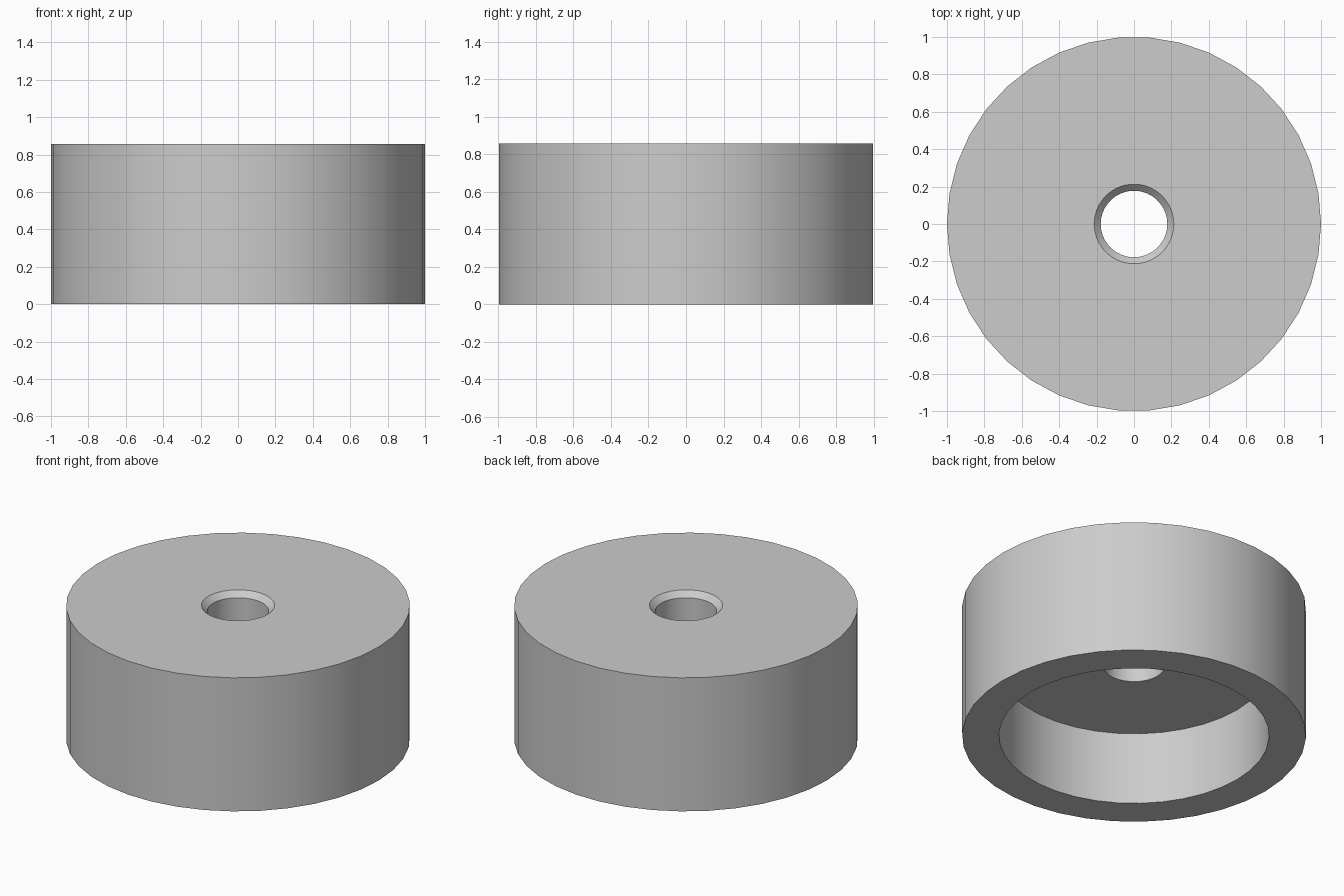
import bpy
import bmesh
import math

cube = bpy.data.objects.get("Cube")
if cube:
    bpy.data.objects.remove(cube, do_unlink=True)

# Main dimensions
OUTER, HEIGHT = 1.0, 0.857
CAVITY, CAVITY_DEPTH = 0.786, 0.467
BORE, CHAMFER = 0.178, 0.035
SEGMENTS = 38

# Plain grey material
grey = bpy.data.materials.new("light grey")
grey.use_nodes = True
colour = (0.604, 0.604, 0.604, 1.0)
grey.diffuse_color = colour
grey.node_tree.nodes["Principled BSDF"].inputs["Base Color"].default_value = colour

# Half section of the cup: outer wall, chamfered bore, open underside
section = [
    (OUTER, 0),
    (OUTER, HEIGHT),
    (BORE + CHAMFER, HEIGHT),
    (BORE, HEIGHT - CHAMFER),
    (BORE, CAVITY_DEPTH),
    (CAVITY, CAVITY_DEPTH),
    (CAVITY, 0),
]

# Revolve the closed section around z
bm = bmesh.new()
verts = [bm.verts.new((r, 0, z)) for r, z in section]
edges = [bm.edges.new((a, b)) for a, b in zip(verts, verts[1:] + verts[:1])]
bmesh.ops.spin(bm, geom=verts + edges, cent=(0, 0, 0), axis=(0, 0, 1),
               angle=math.tau, steps=SEGMENTS)
bmesh.ops.remove_doubles(bm, verts=bm.verts[:], dist=0.0005)
bmesh.ops.recalc_face_normals(bm, faces=bm.faces[:])

mesh = bpy.data.meshes.new("round_cup")
bm.to_mesh(mesh)
bm.free()
mesh.materials.append(grey)

cup = bpy.data.objects.new("round_cup", mesh)
bpy.context.collection.objects.link(cup)

# Smooth walls, crisp rims
bpy.ops.object.select_all(action="DESELECT")
cup.select_set(True)
bpy.context.view_layer.objects.active = cup
bpy.ops.object.shade_smooth_by_angle(angle=math.radians(30))
